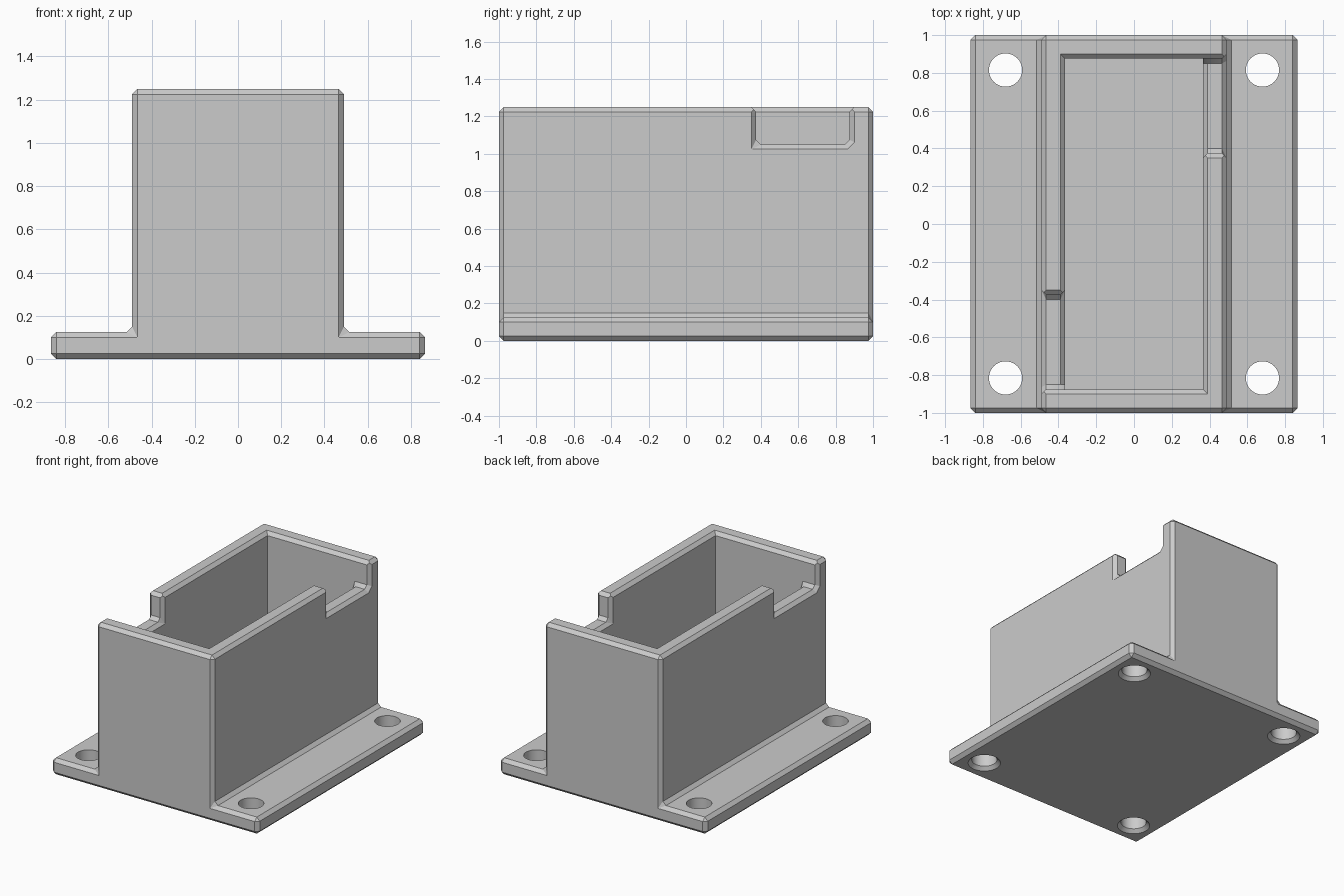
import bpy
import bmesh
import math

cube = bpy.data.objects.get("Cube")
if cube:
    bpy.data.objects.remove(cube, do_unlink=True)

C = 0.025               # chamfer width
TOP = 1.25              # rim height
FLANGE = 0.125          # flange and wall thickness
BX, BY, FX = 0.49, 1.0, 0.865   # body half width, half length, flange half width

grey = bpy.data.materials.new("light grey")
grey.use_nodes = True
color = (0.6, 0.6, 0.6, 1)
grey.diffuse_color = color
grey.node_tree.nodes["Principled BSDF"].inputs["Base Color"].default_value = color


def loft(name, rings):
    """Skin a closed solid through rings that have equal point counts."""
    bm = bmesh.new()
    loops = [[bm.verts.new(p) for p in ring] for ring in rings]
    n = len(loops[0])
    for a, b in zip(loops, loops[1:]):
        for i in range(n):
            j = (i + 1) % n
            bm.faces.new((a[i], a[j], b[j], b[i]))
    bm.faces.new(loops[0])
    bm.faces.new(loops[-1])
    bmesh.ops.remove_doubles(bm, verts=bm.verts, dist=1e-5)
    bmesh.ops.recalc_face_normals(bm, faces=bm.faces)
    mesh = bpy.data.meshes.new(name)
    bm.to_mesh(mesh)
    bm.free()
    mesh.materials.append(grey)
    obj = bpy.data.objects.new(name, mesh)
    bpy.context.collection.objects.link(obj)
    return obj


def cut(target, cutter):
    """Subtract the cutter from the target and discard it."""
    cutter.hide_render = True
    mod = target.modifiers.new("cut", 'BOOLEAN')
    mod.operation = 'DIFFERENCE'
    mod.solver = 'EXACT'
    mod.object = cutter
    bpy.context.view_layer.objects.active = target
    bpy.ops.object.modifier_apply(modifier=mod.name)
    bpy.data.objects.remove(cutter, do_unlink=True)


def rect(x, y, z):
    return [(-x, -y, z), (x, -y, z), (x, y, z), (-x, y, z)]


def circle(cx, cy, r, z, n=48):
    steps = [2 * math.pi * i / n for i in range(n)]
    return [(cx + r * math.cos(a), cy + r * math.sin(a), z) for a in steps]


# Flanged body: chamfered profile, with inset profile on the end faces
half = [(FX - C, 0), (FX, C), (FX, FLANGE - C), (FX - C, FLANGE),
        (BX + C, FLANGE), (BX, FLANGE + C), (BX, TOP - C), (BX - C, TOP)]
inset = [(FX - C, C)] * 2 + [(FX - C, FLANGE - C)] * 2 \
    + [(BX - C, FLANGE - C)] * 2 + [(BX - C, TOP - C)] * 2


def profile(points, y):
    both = points + [(-x, z) for x, z in reversed(points)]
    return [(x, y, z) for x, z in both]


body = loft("mounting_box", [profile(inset, -BY), profile(half, -BY + C),
                             profile(half, BY - C), profile(inset, BY)])

# Open cavity with a chamfered rim
ix, iy = BX - FLANGE, BY - FLANGE
cut(body, loft("cavity_cutter", [rect(ix, iy, FLANGE), rect(ix, iy, TOP - C),
                                 rect(ix + 2 * C, iy + 2 * C, TOP + C)]))

# Rim notches on opposite sides, flared on every edge
y0, y1, zb = 0.375, iy, 1.05
lip0, lip1 = (y0 - 2 * C, TOP + C), (y1 + 2 * C, TOP + C)
base = [lip0, (y0, TOP - C), (y0, zb + C), (y0 + C, zb),
        (y1 - C, zb), (y1, zb + C), (y1, TOP - C), lip1]
inner = [lip0, (y0 - C, TOP), (y0 - C, zb - C), (y0 - C, zb - C),
         (y1 - C, zb - C), (y1, zb + C), (y1, TOP - C), lip1]
outer = [lip0, (y0 - C, TOP), (y0 - C, zb - C), (y0 - C, zb - C),
         (y1 - C / 2, zb - C), (y1 + C, zb + C / 2), (y1 + C, TOP), lip1]
stations = [(ix - C, inner), (ix, inner), (ix + C, base),
            (BX - C, base), (BX, outer), (BX + C, outer)]
for s in (1, -1):
    cut(body, loft("notch_cutter", [[(s * x, s * y, z) for y, z in ring]
                                    for x, ring in stations]))

# Screw holes, countersunk from below
hx, hy, r = 0.68, 0.815, 0.088
for sx in (1, -1):
    for sy in (1, -1):
        cx, cy = sx * hx, sy * hy
        cut(body, loft("hole_cutter", [circle(cx, cy, r + 2 * C, -C),
                                       circle(cx, cy, r, C),
                                       circle(cx, cy, r, 2 * FLANGE)]))

bpy.ops.object.select_all(action='DESELECT')
body.select_set(True)
bpy.context.view_layer.objects.active = body
bpy.ops.object.shade_smooth_by_angle(angle=math.radians(25))
